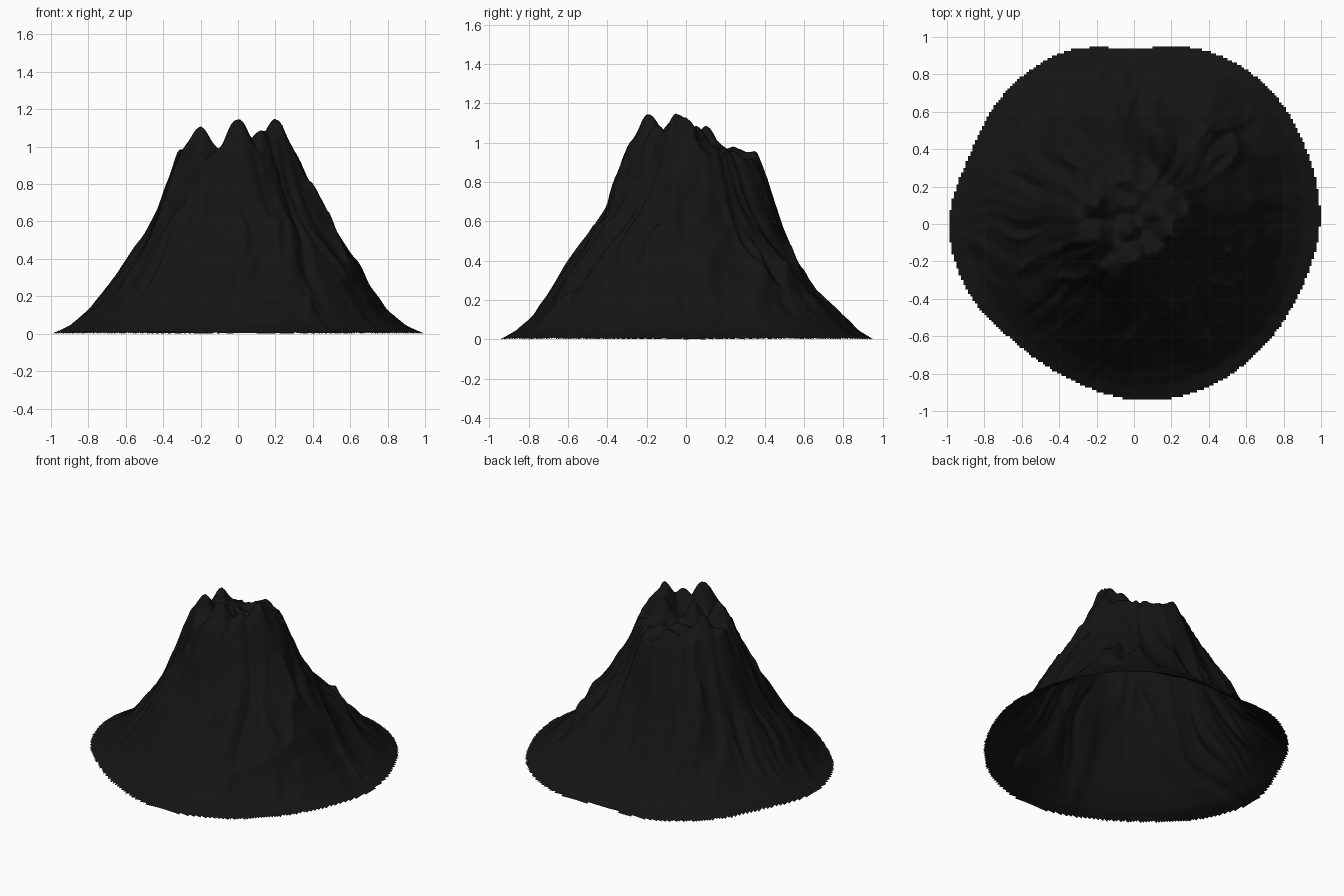
import bpy, bmesh, math
from mathutils import Vector, noise

if "Cube" in bpy.data.objects:
    bpy.data.objects.remove(bpy.data.objects["Cube"])

# Rim radius every 22.5 degrees, counter-clockwise from +x
RIM = [1.0, 1.01, 1.03, 1.01, .945, 1.0, .99, .96, .995, .965, .905, .905, .945, .965, .96, .965]
# Slope radius at each height, every 45 degrees
LEVELS = [.05, .13, .25, .38, .52, .67, .80, .93, 1.05, 1.16]
SLOPE = [
    [.90, .79, .70, .645, .55, .45, .38, .33, .27, .20],
    [.95, .87, .75, .64, .50, .40, .34, .29, .22, .15],
    [.88, .79, .66, .57, .50, .45, .41, .36, .13, .05],
    [.92, .82, .72, .64, .55, .46, .38, .32, .22, .14],
    [.90, .80, .70, .60, .50, .43, .39, .33, .27, .18],
    [.84, .76, .67, .58, .49, .40, .34, .30, .26, .17],
    [.86, .78, .70, .62, .51, .40, .36, .32, .275, .20],
    [.88, .80, .70, .63, .54, .41, .32, .27, .23, .17],
]
# Summit peaks: x, y, extra height, spread
PEAKS = [(.21, -.03, .22, .07), (.0, -.19, .20, .06), (-.21, -.07, .16, .055), (-.2, .1, .13, .05),
         (.15, .06, .13, .05), (.12, -.15, .15, .05), (-.03, -.05, .11, .04), (.02, .32, .04, .09)]
# Raised crests seen from above: height, width, path
CRESTS = [
    (.09, .035, [(-.42, .57), (-.4, .42), (-.25, .3), (-.2, .12), (-.3, .03)]),
    (.07, .03, [(.08, .36), (.05, .5), (.2, .58)]),
    (.08, .035, [(.12, .1), (.3, .17), (.45, .25), (.55, .4), (.5, .53), (.4, .53)]),
    (.09, .035, [(.2, -.07), (.35, -.06), (.5, -.1), (.6, -.25), (.58, -.42), (.4, -.6), (.37, -.74)]),
    (.08, .03, [(.2, -.24), (.1, -.33), (0, -.38), (-.15, -.35), (-.22, -.28), (-.42, -.3)]),
    (.07, .03, [(-.3, -.1), (-.45, -.14), (-.6, -.25)]),
    (.05, .03, [(.45, .2), (.6, .13), (.8, .1), (.93, .05)]),
    (.05, .03, [(-.5, .25), (-.65, .3), (-.8, .28)]),
    (.05, .03, [(.3, -.4), (.15, -.5), (.05, -.62), (-.05, -.75)]),
    (.06, .03, [(-.02, .36), (-.08, .55), (-.13, .75)]),
]


def ring_value(table, angle):
    """Smooth periodic interpolation of a table around the circle."""
    n = len(table)
    t = (angle / math.tau % 1) * n
    i, f = int(t) % n, t % 1
    a, b, c, d = (table[(i + k) % n] for k in (-1, 0, 1, 2))
    return b + .5 * f * (c - a + f * (2 * a - 5 * b + 4 * c - d + f * (3 * (b - c) + d - a)))


COLUMNS = list(zip(*SLOPE))


def slope_height(r, angle, rim):
    r0, z0 = rim, .008
    if r >= rim:
        return z0
    for z1, col in zip(LEVELS, COLUMNS):
        r1 = min(ring_value(col, angle), r0 - .005)
        if r >= r1:
            return z0 + (z1 - z0) * (r0 - r) / (r0 - r1)
        r0, z0 = r1, z1
    return 1.2


def path_distance(p, path):
    best = 9
    for a, b in zip(path, path[1:]):
        d = b - a
        t = max(0, min(1, (p - a).dot(d) / d.length_squared))
        best = min(best, (p - a - d * t).length)
    return best


CRESTS = [(h, w, [Vector(q) for q in path]) for h, w, path in CRESTS]


def height(x, y):
    r, angle = math.hypot(x, y), math.atan2(y, x)
    rim = ring_value(RIM, angle)
    fade = max(0, min(1, (rim - r) / .35))
    # Radial gullies, meandering slightly downhill
    a = angle + .3 * noise.noise(Vector((x * 3, y * 3, 4)))
    c, s = math.cos(a), math.sin(a)
    ribs = 0
    for k, amp in ((3.5, .04), (8, .03)):
        ribs += amp * (.4 - 2 * abs(noise.noise(Vector((c * k, s * k, r * 2.5 + k)))))
    z = slope_height(r, angle, rim)
    z += ribs * fade * min(1, r / .25)
    # Crests, with wobbling lines
    p = Vector((x + .04 * noise.noise(Vector((x * 8, y * 8, 1))),
                y + .04 * noise.noise(Vector((x * 8, y * 8, 7)))))
    for h, w, path in CRESTS:
        d = path_distance(p, path)
        if d < .15:
            z += (h * math.exp(-d / w) - .022 * (1 - d / .15)) * fade * .8
    # Jagged summit caps the slope
    top = .955 + max(h * math.exp(-((x - px) ** 2 + (y - py) ** 2) / (2 * w * w)) for px, py, h, w in PEAKS)
    top += .04 * noise.noise(Vector((x * 14, y * 14, 2)))
    return max(.003, min(z, top))


# Mountain shell: square grid trimmed to the rim
STEP = .0125
N = 80
bm = bmesh.new()
grid = {}
for i in range(-N, N + 1):
    for j in range(-N, N + 1):
        x, y = i * STEP, j * STEP
        if math.hypot(x, y) <= ring_value(RIM, math.atan2(y, x)) + .001:
            grid[i, j] = bm.verts.new((x, y, height(x, y)))
for i, j in grid:
    corners = [(i, j), (i + 1, j), (i + 1, j + 1), (i, j + 1)]
    if all(k in grid for k in corners):
        bm.faces.new([grid[k] for k in corners]).smooth = True
bmesh.ops.delete(bm, geom=[v for v in bm.verts if not v.link_faces], context='VERTS')

# Soften heights only, keeping the stepped rim
inner = [v for v in bm.verts if not v.is_boundary]
new = [.6 * v.co.z + .4 * sum(e.other_vert(v).co.z for e in v.link_edges) / len(v.link_edges) for v in inner]
for v, z in zip(inner, new):
    v.co.z = z
low = min(v.co.z for v in bm.verts)
for v in bm.verts:
    v.co.z -= low

mesh = bpy.data.meshes.new("volcano_mountain")
bm.to_mesh(mesh)
bm.free()
mountain = bpy.data.objects.new("volcano_mountain", mesh)
bpy.context.collection.objects.link(mountain)

# Dark volcanic rock
rock = bpy.data.materials.new("dark_rock")
rock.diffuse_color = (.007, .007, .007, 1)
rock.use_nodes = True
rock.node_tree.nodes["Principled BSDF"].inputs["Base Color"].default_value = rock.diffuse_color
mesh.materials.append(rock)
